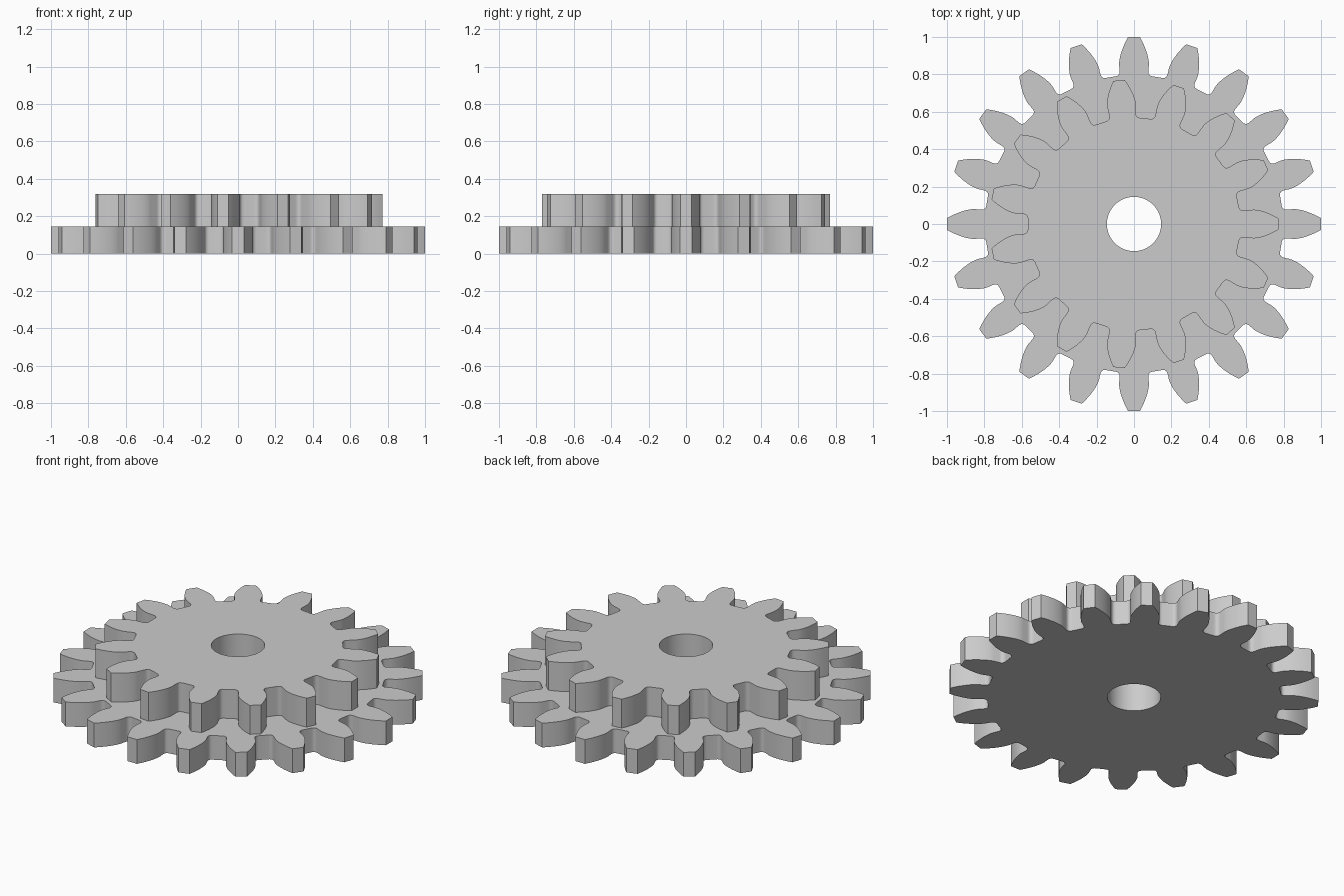
import bpy, bmesh, math

if "Cube" in bpy.data.objects:
    bpy.data.objects.remove(bpy.data.objects["Cube"], do_unlink=True)

MODULE = 1 / 11          # tooth size shared by both gears
PRESSURE = math.radians(20)
BORE = 0.145
FILLET = 0.026

steel = bpy.data.materials.new("plain grey")
steel.use_nodes = True
grey = (0.6, 0.6, 0.6, 1)
steel.diffuse_color = grey
steel.node_tree.nodes["Principled BSDF"].inputs["Base Color"].default_value = grey


def involute(angle):
    return math.tan(angle) - angle


def half_tooth(teeth):
    """Right flank from root to tip as (radius, angle off the tooth centre)."""
    pitch, tip = teeth * MODULE / 2, (teeth / 2 + 1) * MODULE
    root, base = (teeth / 2 - 1.25) * MODULE, pitch * math.cos(PRESSURE)
    wide = math.pi / (2 * teeth) + involute(PRESSURE)
    flank = []
    # rounded root corner
    for i in range(6):
        t = i / 5
        flank.append((root + FILLET * t * t, wide + FILLET / root * (1 - t) ** 2))
    # involute face
    for i in range(10):
        r = base + (tip - base) * i / 9
        flank.append((r, wide - involute(math.acos(base / r))))
    return flank


def gear_outline(teeth):
    flank = half_tooth(teeth)
    tooth = [(r, -a) for r, a in flank] + [(r, a) for r, a in reversed(flank)]
    step = math.tau / teeth
    return [(r, a + k * step) for k in range(teeth) for r, a in tooth]


def make_gear(name, teeth, bottom, top):
    bm = bmesh.new()
    hole = [(BORE, math.tau * i / 64) for i in range(64)]
    edges = []
    for loop in (gear_outline(teeth), hole):
        verts = [bm.verts.new((r * math.cos(a), r * math.sin(a), bottom)) for r, a in loop]
        edges += [bm.edges.new((v, verts[i - 1])) for i, v in enumerate(verts)]
    # fill the ring between outline and bore, then raise it
    bmesh.ops.triangle_fill(bm, edges=edges, use_beauty=True)
    raised = bmesh.ops.extrude_face_region(bm, geom=bm.faces[:], use_keep_orig=True)
    moved = [g for g in raised["geom"] if isinstance(g, bmesh.types.BMVert)]
    bmesh.ops.translate(bm, verts=moved, vec=(0, 0, top - bottom))
    bmesh.ops.recalc_face_normals(bm, faces=bm.faces[:])
    mesh = bpy.data.meshes.new(name)
    bm.to_mesh(mesh)
    bm.free()
    mesh.materials.append(steel)
    obj = bpy.data.objects.new(name, mesh)
    bpy.context.collection.objects.link(obj)
    bpy.ops.object.select_all(action="DESELECT")
    obj.select_set(True)
    bpy.context.view_layer.objects.active = obj
    bpy.ops.object.shade_smooth_by_angle(angle=math.radians(25))


make_gear("large_gear", 20, 0, 0.145)
make_gear("small_gear", 15, 0.145, 0.318)
